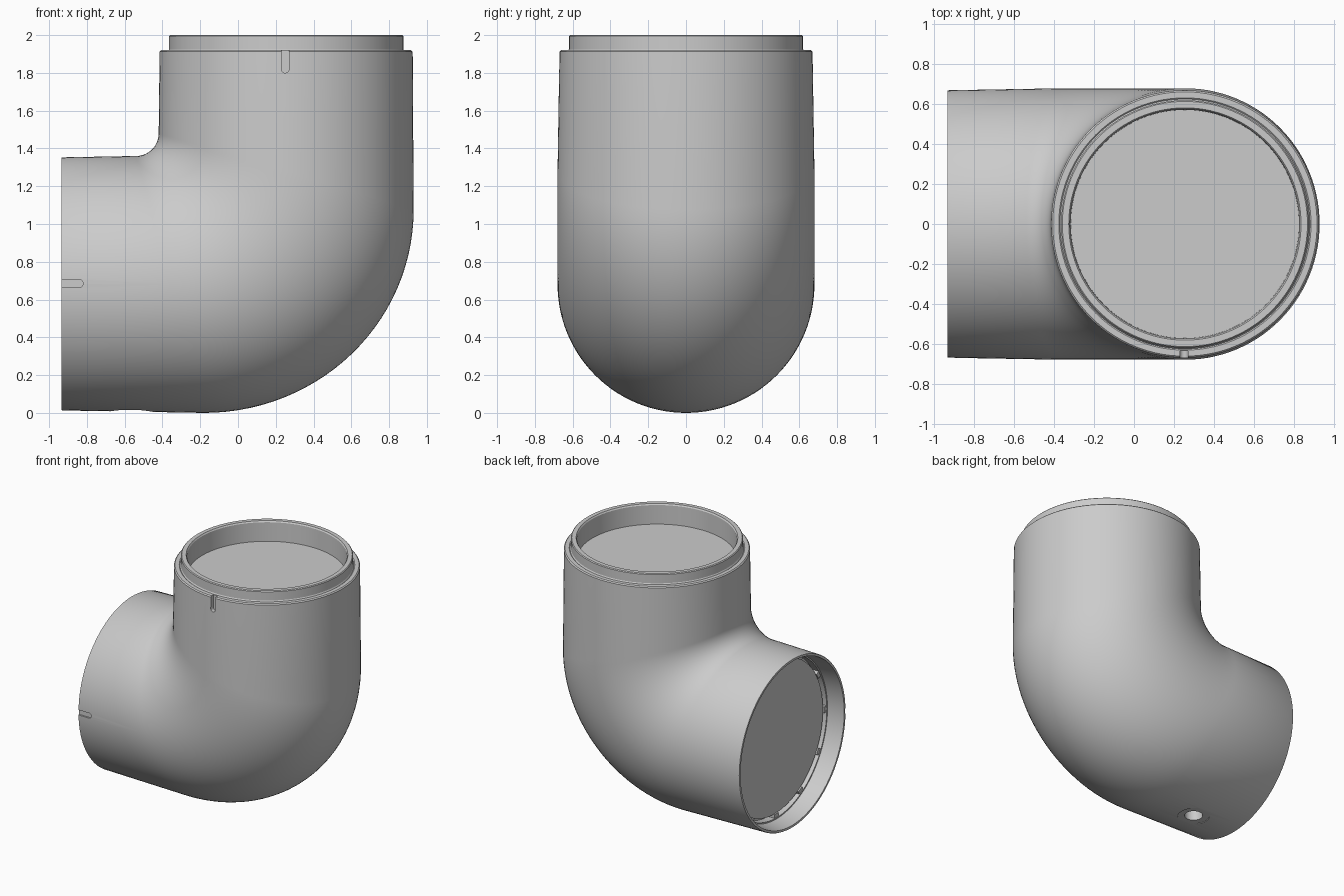
import bpy, bmesh, math
from mathutils import Matrix, Vector

if "Cube" in bpy.data.objects:
    bpy.data.objects.remove(bpy.data.objects["Cube"])

N = 112
AX, AZ = 0.255, 0.683   # axis of the vertical leg (x) and of the horizontal leg (z)


def top(r, z):
    return ((AX - r, z), (AX + r, z), r)


def left(r, x):
    return ((x, AZ + r), (x, AZ - r), r)


# Sections: (inside-bend point, outside-bend point, half width in y)
rings = [top(r, z) for r, z in (
    (0.572, 1.84), (0.575, 1.99), (0.582, 2.0), (0.614, 2.0), (0.62, 1.994),
    (0.62, 1.925), (0.626, 1.915), (0.632, 1.92), (0.662, 1.92), (0.67, 1.912))]
STEPS = 28
for i in range(STEPS + 1):
    a = math.pi / 2 * i / STEPS
    p = (-0.54 + 0.12 * math.cos(a), 1.48 - 0.12 * math.sin(a))
    q = (-0.18 + 1.11 * math.cos(a), 1.075 - 1.075 * math.sin(a))
    rings.append((p, q, 0.68))
rings += [left(r, x) for r, x in (
    (0.67, -0.93), (0.667, -0.935), (0.65, -0.935), (0.634, -0.80),
    (0.624, -0.80), (0.624, -0.74), (0.597, -0.74), (0.597, -0.785))]


def finish(bm, name):
    bmesh.ops.recalc_face_normals(bm, faces=bm.faces)
    me = bpy.data.meshes.new(name)
    bm.to_mesh(me)
    bm.free()
    ob = bpy.data.objects.new(name, me)
    bpy.context.collection.objects.link(ob)
    return ob


def activate(ob):
    bpy.ops.object.select_all(action='DESELECT')
    ob.select_set(True)
    bpy.context.view_layer.objects.active = ob


# Elbow body lofted through all sections
bm = bmesh.new()
loops = []
for p, q, w in rings:
    p, q = Vector((p[0], 0, p[1])), Vector((q[0], 0, q[1]))
    c, h = (p + q) / 2, (q - p) / 2
    loops.append([bm.verts.new(c + h * math.cos(t) + Vector((0, w * math.sin(t), 0)))
                  for t in (2 * math.pi * k / N for k in range(N))])
for a, b in zip(loops, loops[1:]):
    for k in range(N):
        j = (k + 1) % N
        bm.faces.new((a[k], a[j], b[j], b[k]))
bm.faces.new(loops[0])
bm.faces.new(loops[-1])
body = finish(bm, "elbow_body")


def cut(cutter):
    cutter.hide_render = True
    m = body.modifiers.new("cut", 'BOOLEAN')
    m.operation, m.solver, m.object = 'DIFFERENCE', 'EXACT', cutter
    activate(body)
    bpy.ops.object.modifier_apply(modifier=m.name)
    bpy.data.objects.remove(cutter, do_unlink=True)


def cylinder(name, r, depth, loc):
    bm = bmesh.new()
    bmesh.ops.create_cone(bm, cap_ends=True, segments=40, radius1=r, radius2=r,
                          depth=depth, matrix=Matrix.Translation(loc))
    return finish(bm, name)


def slot(name, start, end, y0, y1, hw=0.02):
    """Round-ended groove cutter running from start to end in xz."""
    s, e = Vector(start), Vector(end)
    d = (e - s).normalized()
    n = Vector((-d.y, d.x))
    pts = [s + n * hw, s - n * hw]
    pts += [e - d * hw + (d * math.cos(t) + n * math.sin(t)) * hw
            for t in (-math.pi / 2 + math.pi * k / 12 for k in range(13))]
    bm = bmesh.new()
    f = bm.faces.new([bm.verts.new((v.x, y0, v.y)) for v in pts])
    g = bmesh.ops.extrude_face_region(bm, geom=[f])["geom"]
    bmesh.ops.translate(bm, vec=(0, y1 - y0, 0),
                        verts=[v for v in g if isinstance(v, bmesh.types.BMVert)])
    return finish(bm, name)


# Alignment grooves on the front of both ends
cut(slot("groove_cutter", (0.25, 1.95), (0.25, 1.80), -0.75, -0.637))
cut(slot("groove_cutter", (-0.96, 0.685), (-0.82, 0.685), -0.75, -0.658))
# Drain hole with shallow spot face underneath
cut(cylinder("spot_cutter", 0.115, 0.2, (-0.56, 0, -0.086)))
cut(cylinder("hole_cutter", 0.065, 0.6, (-0.56, 0, 0)))

activate(body)
bpy.ops.object.shade_smooth_by_angle(angle=math.radians(30))

# Ribs across the ring slot inside the socket
bm = bmesh.new()
for i in range(12):
    rot = Matrix.Rotation(2 * math.pi * i / 12, 4, 'X')
    m = (Matrix.Translation((-0.766, 0, AZ)) @ rot @ Matrix.Translation((0, 0, 0.612))
         @ Matrix.Diagonal((0.06, 0.05, 0.036, 1)))
    bmesh.ops.create_cube(bm, size=1, matrix=m)
finish(bm, "socket_ribs")
